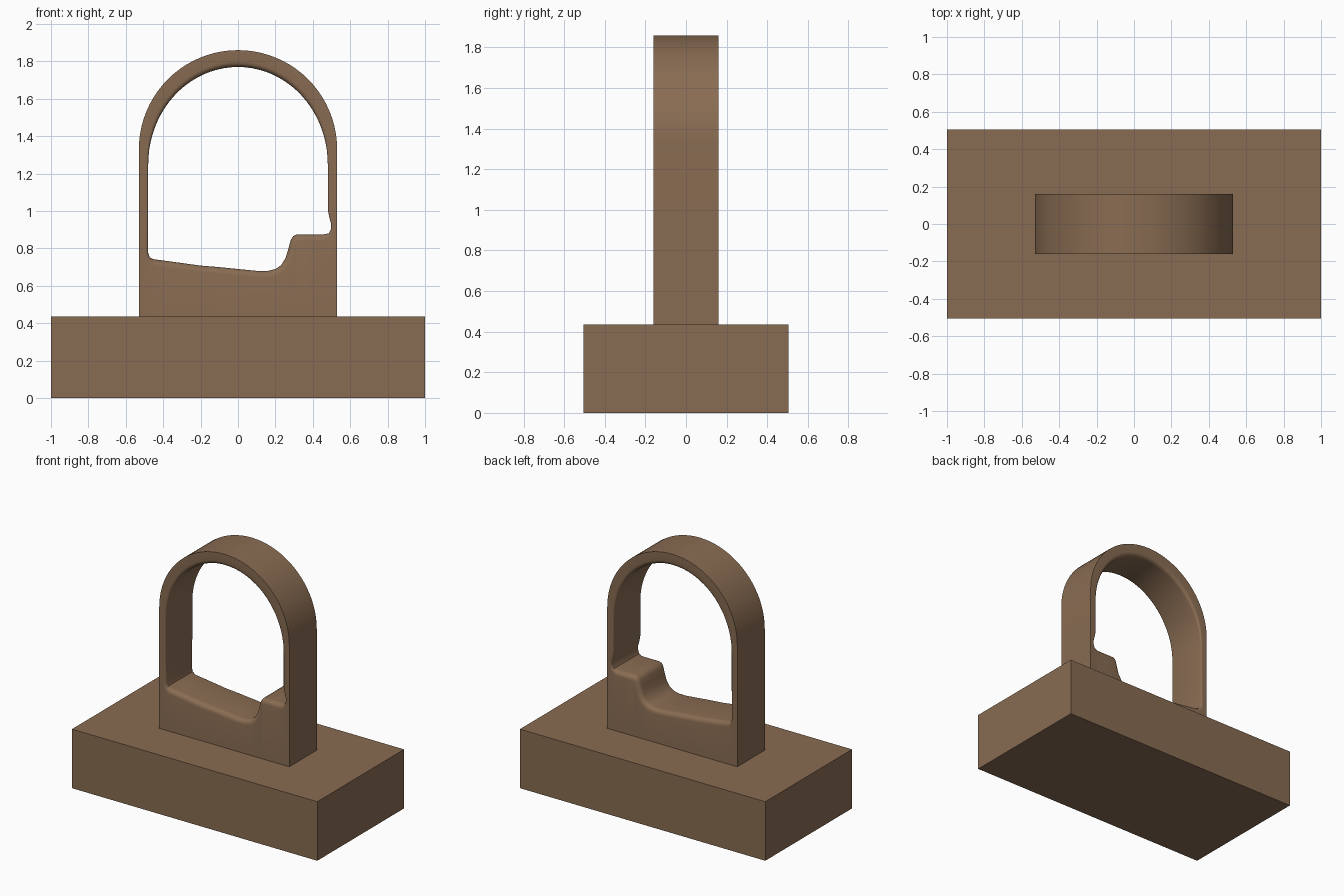
import bpy, bmesh, math
from mathutils import Vector

old = bpy.data.objects.get("Cube")
if old:
    bpy.data.objects.remove(old, do_unlink=True)

brown = bpy.data.materials.new("warm_brown")
brown.use_nodes = True
colour = (0.25, 0.15, 0.085, 1)
brown.diffuse_color = colour
brown.node_tree.nodes["Principled BSDF"].inputs["Base Color"].default_value = colour

BASE_TOP = 0.435
HALF_DEPTH = 0.16
OUTER, INNER = 0.53, 0.48


def finish(name, bm):
    bmesh.ops.recalc_face_normals(bm, faces=bm.faces[:])
    mesh = bpy.data.meshes.new(name)
    bm.to_mesh(mesh)
    bm.free()
    obj = bpy.data.objects.new(name, mesh)
    obj.data.materials.append(brown)
    bpy.context.collection.objects.link(obj)
    bpy.ops.object.select_all(action="DESELECT")
    obj.select_set(True)
    bpy.context.view_layer.objects.active = obj
    bpy.ops.object.shade_smooth_by_angle(angle=math.radians(35))
    return obj


# Rectangular plinth
bm = bmesh.new()
bmesh.ops.create_cube(bm, size=1)
for v in bm.verts:
    v.co = (v.co.x * 2, v.co.y * 1.01, (v.co.z + 0.5) * BASE_TOP)
finish("base_block", bm)

# Arch frame: (opening point, outer point, rounding of the opening edge)
rows = []
steps = 40
for i in range(steps + 1):
    a = math.pi * i / steps
    c, s = math.cos(a), math.sin(a)
    rows.append(((INNER * c, 1.25 + 0.52 * s), (OUTER * c, 1.33 + 0.53 * s), 0.01 + 0.02 * s))
rows.append(((-INNER, 1.0), (-OUTER, 1.0), 0.01))
rows.append(((-INNER, 0.775), (-OUTER, 0.775), 0.015))
rows.append(((-0.472, 0.752), (-OUTER, 0.42), 0.02))

# Sloping sill of the opening, rising to a rounded step on the left
sill = [(-0.45, 0.742), (-0.36, 0.73), (-0.2, 0.708), (-0.1, 0.7), (0.0, 0.69), (0.1, 0.68),
        (0.16, 0.68), (0.2, 0.69), (0.23, 0.71), (0.255, 0.75), (0.27, 0.8), (0.282, 0.845),
        (0.295, 0.865), (0.315, 0.875), (0.4, 0.875), (0.46, 0.875)]
for x, z in sill:
    rows.append(((x, z), (x, 0.42), 0.035))
rows.append(((0.485, 0.88), (OUTER, 0.42), 0.02))
for x, z in [(0.498, 0.905), (0.498, 0.93), (0.487, 0.97), (INNER, 1.01)]:
    rows.append(((x, z), (OUTER, z), 0.01))

n = len(rows)
inner = [Vector(r[0]) for r in rows]
outward = []
for i in range(n):
    t = (inner[(i + 1) % n] - inner[i - 1]).normalized()
    outward.append(Vector((t.y, -t.x)))

bm = bmesh.new()


def add_loop(points):
    return [bm.verts.new(p) for p in points]


# Cross-section: outer back, rounded back rim, rounded front rim, outer front
loops = [add_loop([(o[0], HALF_DEPTH, o[1]) for _, o, _ in rows])]
arc = [math.radians(90 * k / 5) for k in range(6)]
for side, angles in ((1, arc[::-1]), (-1, arc)):
    for a in angles:
        points = []
        for p, d, (_, _, r) in zip(inner, outward, rows):
            q = p + d * r * (1 - math.cos(a))
            points.append((q.x, side * (HALF_DEPTH - r * (1 - math.sin(a))), q.y))
        loops.append(add_loop(points))
loops.append(add_loop([(o[0], -HALF_DEPTH, o[1]) for _, o, _ in rows]))

for k, loop in enumerate(loops):
    other = loops[(k + 1) % len(loops)]
    for i in range(n):
        j = (i + 1) % n
        bm.faces.new((loop[i], loop[j], other[j], other[i]))
finish("arch_frame", bm)
